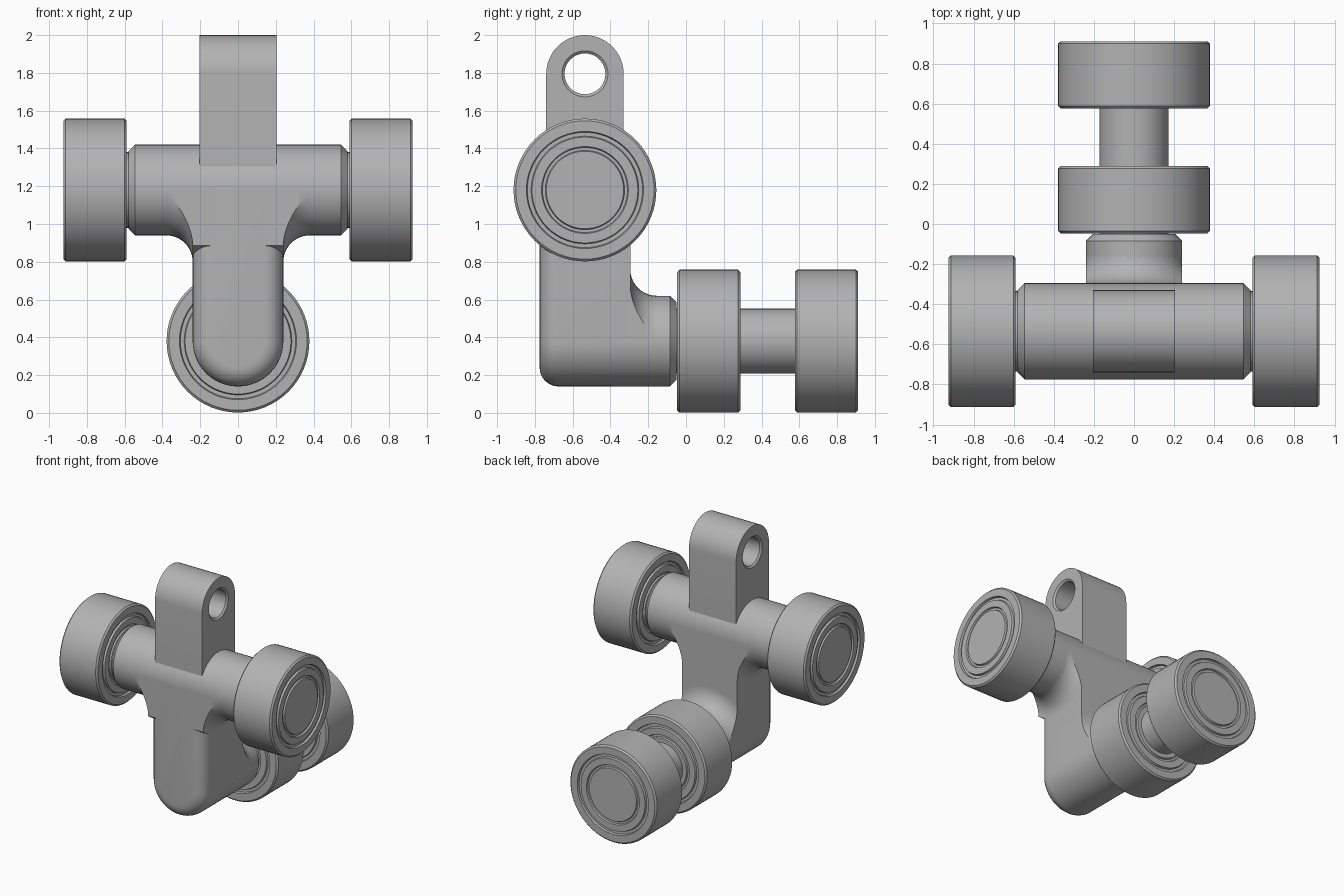
import bpy
import bmesh
from math import sin, cos, asin, pi
from mathutils import Vector

if "Cube" in bpy.data.objects:
    bpy.data.objects.remove(bpy.data.objects["Cube"], do_unlink=True)

metal = bpy.data.materials.new("satin_grey_metal")
metal.use_nodes = True
grey = (0.45, 0.45, 0.45, 1)
metal.diffuse_color = grey
for node in metal.node_tree.nodes:
    if node.type == 'BSDF_PRINCIPLED':
        node.inputs["Base Color"].default_value = grey

BAR = Vector((0, -0.535, 1.18))     # centre of the crossbar
ARM = Vector((0, 0, 0.38))          # axis height of the rear arm
R = 0.24                            # radius of bar, stem and arm
FILLET = 0.14


def loft(name, rings, loop=False):
    """Skin a list of equal rings; cap the ends unless it loops round."""
    bm = bmesh.new()
    rows = [[bm.verts.new(p) for p in ring] for ring in rings]
    n = len(rows[0])
    pairs = list(zip(rows, rows[1:]))
    if loop:
        pairs.append((rows[-1], rows[0]))
    else:
        bm.faces.new(rows[0])
        bm.faces.new(rows[-1])
    for a, b in pairs:
        for i in range(n):
            j = (i + 1) % n
            bm.faces.new((a[i], a[j], b[j], b[i]))
    bmesh.ops.remove_doubles(bm, verts=bm.verts, dist=1e-5)
    bmesh.ops.recalc_face_normals(bm, faces=bm.faces)
    mesh = bpy.data.meshes.new(name)
    bm.to_mesh(mesh)
    bm.free()
    mesh.materials.append(metal)
    ob = bpy.data.objects.new(name, mesh)
    bpy.context.collection.objects.link(ob)
    bpy.ops.object.select_all(action='DESELECT')
    ob.select_set(True)
    bpy.context.view_layer.objects.active = ob
    bpy.ops.object.shade_smooth_by_angle(angle=pi / 6)
    return ob


def place(axis, origin, along, across, up):
    local = (along, across, up) if axis == 'X' else (across, along, up)
    return origin + Vector(local)


def revolve(name, axis, origin, profile, n=64):
    turns = [2 * pi * i / n for i in range(n)]
    return loft(name, [[place(axis, origin, t, r * cos(a), r * sin(a)) for a in turns]
                       for t, r in profile])


def flare(name, axis, origin, profile, up, n=16):
    """Revolved fillet, trimmed flat to the width of the stem."""
    rings = []
    for t, r in profile:
        limit = asin(min(1, R / r))
        angles = [limit * (2 * i / n - 1) for i in range(n + 1)]
        ring = [place(axis, origin, t, r * sin(a), up * r * cos(a)) for a in angles]
        rings.append([place(axis, origin, t, -R, 0)] + ring + [place(axis, origin, t, R, 0)])
    return loft(name, rings)


def fillet(start, steps=10):
    arc = [pi / 2 * i / steps for i in range(steps + 1)]
    return [(start + FILLET * (1 - cos(a)), R + FILLET * (1 - sin(a))) for a in arc]


# Crossbar with chamfered ends
revolve("crossbar", 'X', BAR, [(-0.58, 0.205), (-0.545, R), (0.545, R), (0.58, 0.205)])

# Stem: U-shaped outline pushed back from a rounded front edge
def stem_ring(y, inset):
    w = R - inset
    arc = [pi + pi * i / 24 for i in range(25)]
    return ([Vector((w * cos(a), y, ARM.z + w * sin(a))) for a in arc]
            + [Vector((w, y, BAR.z)), Vector((-w, y, BAR.z))])


edge = 0.1
front, back = BAR.y - R, BAR.y + R
rounding = [pi / 2 * i / 8 for i in range(9)]
loft("stem", [stem_ring(front + edge * (1 - sin(a)), edge * (1 - cos(a)))
              for a in reversed(rounding)][::-1][::-1] + [stem_ring(back, 0)])

# Fillets where the stem meets the crossbar and the rear arm
side = fillet(R)
flare("crossbar_fillet", 'X', BAR, [(-t, r) for t, r in reversed(side)] + side, -1)
flare("arm_fillet", 'Y', ARM, [(BAR.y, R + FILLET)] + fillet(back), 1)

# Rear arm
revolve("rear_arm", 'Y', ARM, [(back - 0.1, R), (-0.085, R), (-0.05, 0.205)])

# Hanger lug with a chamfered hole
lug_z, lug_r = 1.795, 0.205


def lug_outline(x, n=48):
    pts = []
    for i in range(n):
        a = 2 * pi * i / n
        if i <= n // 2:
            y, z = cos(a), lug_z + lug_r * sin(a)
        else:
            y, z = max(-1, min(1, 1.2 * cos(a))), 1.3
        pts.append(Vector((x, BAR.y + lug_r * y, z)))
    return pts


def hole(x, r, n=48):
    return [Vector((x, BAR.y + r * cos(2 * pi * i / n), lug_z + r * sin(2 * pi * i / n)))
            for i in range(n)]


h = 0.205
loft("hanger_lug", [lug_outline(-h), hole(-h, 0.122), hole(0.012 - h, 0.108),
                    hole(h - 0.012, 0.108), hole(h, 0.122), lug_outline(h)], loop=True)

# Rollers with shallow ring grooves on both faces
width = 0.335
face = [(0, 0.205), (0.012, 0.21), (0.012, 0.225), (0, 0.23), (0, 0.28),
        (0.015, 0.285), (0.015, 0.305), (0, 0.31), (0, 0.366), (0.012, 0.378)]
roller = face + [(width - t, r) for t, r in reversed(face)]


def add_roller(name, axis, origin, start):
    revolve(name, axis, origin, [(start + t, r) for t, r in roller])


add_roller("left_roller", 'X', BAR, 0.59)
add_roller("right_roller", 'X', BAR, -0.59 - width)
add_roller("inner_rear_roller", 'Y', ARM, -0.047)
add_roller("outer_rear_roller", 'Y', ARM, 0.576)

# Axles
revolve("cross_axle", 'X', BAR, [(-0.62, 0.2), (0.62, 0.2)])
revolve("rear_axle", 'Y', ARM, [(-0.1, 0.172), (0.7, 0.172)])
